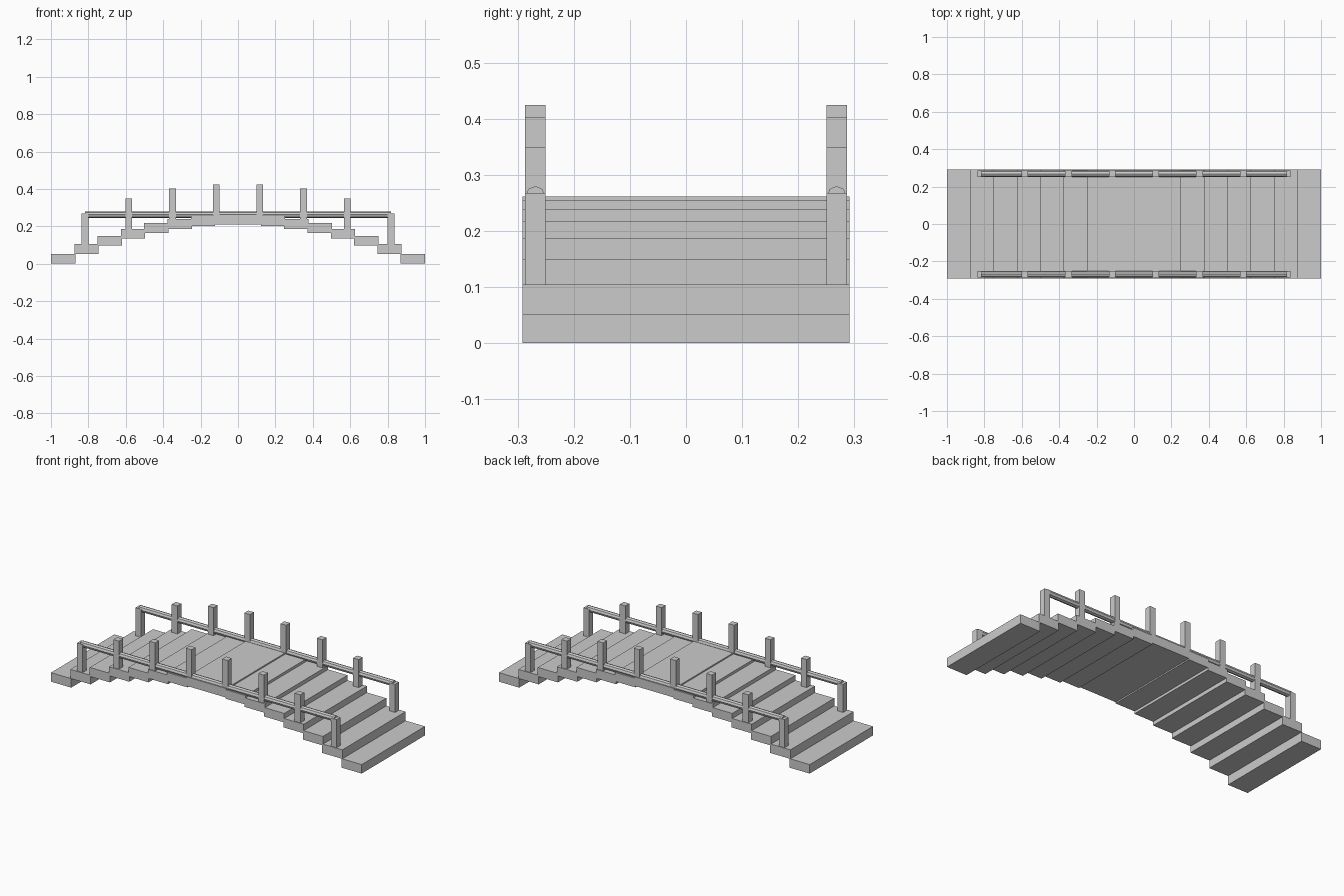
import bpy, math

if "Cube" in bpy.data.objects:
    bpy.data.objects.remove(bpy.data.objects["Cube"])

# Single flat colour
grey = bpy.data.materials.new("light_grey")
grey.diffuse_color = (0.6, 0.6, 0.6, 1)
grey.use_nodes = True
grey.node_tree.nodes["Principled BSDF"].inputs["Base Color"].default_value = grey.diffuse_color

N = 16                      # planks
PLANK_L, PLANK_H, HALF_W = 0.13, 0.0525, 0.291
PITCH = (2 - PLANK_L) / (N - 1)
RISE = 0.21
POST = 0.036
POST_H = 0.163
RAIL_Y = 0.2685


def box(name, loc, size):
    bpy.ops.mesh.primitive_cube_add(size=1, location=loc)
    ob = bpy.context.object
    ob.name = name
    ob.scale = size
    bpy.ops.object.transform_apply(location=False, rotation=False, scale=True)
    ob.data.materials.append(grey)
    return ob


def arch(t):
    return RISE * 4 * t * (1 - t)


# Stepped deck planks following a parabolic arch
for i in range(N):
    z = arch(i / (N - 1)) + PLANK_H / 2
    x = -1 + PLANK_L / 2 + i * PITCH
    box(f"plank_{i + 1}", (x, 0, z), (PLANK_L, 2 * HALF_W, PLANK_H))

for side, y in (("front", -RAIL_Y), ("back", RAIL_Y)):
    # Posts standing on the planks
    for k in range(8):
        x = -0.8175 + k * 1.635 / 7
        i = round((x + 1 - PLANK_L / 2) / PITCH)
        z = arch(i / (N - 1)) + PLANK_H
        box(f"{side}_post_{k + 1}", (x, y, z + POST_H / 2), (POST, POST, POST_H))

    # Straight eight-sided handrail
    bpy.ops.mesh.primitive_cylinder_add(vertices=8, radius=0.0175, depth=1.635,
                                        location=(0, y, 0.2625),
                                        rotation=(0, math.pi / 2, 0))
    rail = bpy.context.object
    rail.name = f"{side}_handrail"
    rail.data.materials.append(grey)
